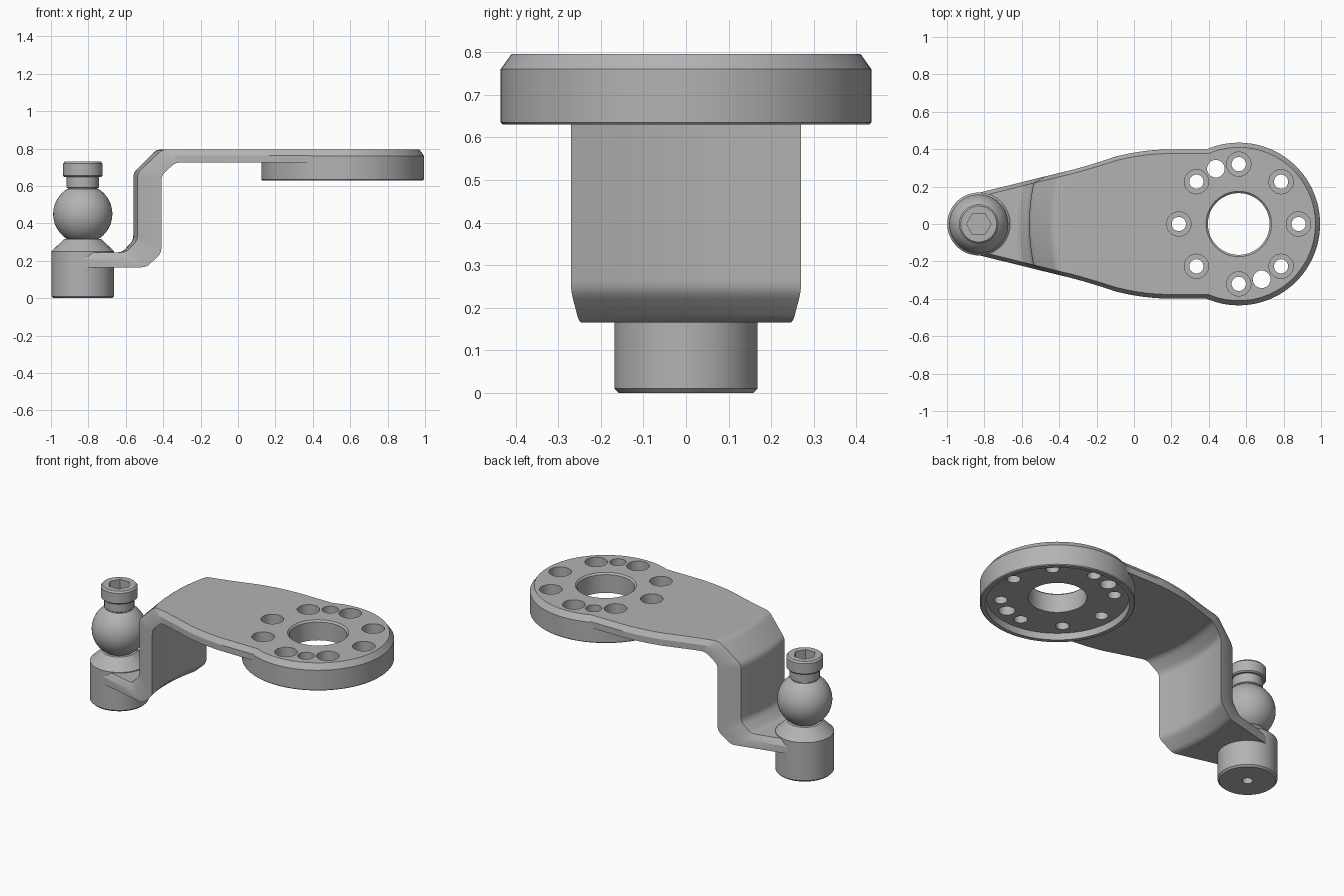
import bpy, bmesh, math
from math import sin, cos, pi
from mathutils import Vector

cube = bpy.data.objects.get("Cube")
if cube:
    bpy.data.objects.remove(cube, do_unlink=True)

grey = bpy.data.materials.new("plain grey")
grey.use_nodes = True
grey.diffuse_color = (0.45, 0.45, 0.45, 1)
grey.node_tree.nodes["Principled BSDF"].inputs["Base Color"].default_value = (0.45, 0.45, 0.45, 1)

DISC_X, BOSS_X = 0.56, -0.83


def make(name, bm):
    bmesh.ops.recalc_face_normals(bm, faces=bm.faces)
    mesh = bpy.data.meshes.new(name)
    bm.to_mesh(mesh)
    bm.free()
    mesh.materials.append(grey)
    ob = bpy.data.objects.new(name, mesh)
    bpy.context.collection.objects.link(ob)
    return ob


def loft(bm, rings):
    """Skin a list of closed rings and cap both ends."""
    rows = [[bm.verts.new(p) for p in ring] for ring in rings]
    n = len(rows[0])
    for a, b in zip(rows, rows[1:]):
        for i in range(n):
            j = (i + 1) % n
            bm.faces.new((a[i], a[j], b[j], b[i]))
    bm.faces.new(rows[0])
    bm.faces.new(rows[-1])


def turned(name, profile, x, y=0, sides=64):
    """Solid of revolution about a vertical axis from (radius, height) pairs."""
    bm = bmesh.new()
    loft(bm, [[(x + r * cos(2 * pi * k / sides), y + r * sin(2 * pi * k / sides), z)
               for k in range(sides)] for r, z in profile])
    return make(name, bm)


def boolean(ob, other, operation):
    mod = ob.modifiers.new(operation, "BOOLEAN")
    mod.object, mod.operation, mod.solver = other, operation, "EXACT"
    bpy.context.view_layer.objects.active = ob
    bpy.ops.object.modifier_apply(modifier=mod.name)
    bpy.data.objects.remove(other, do_unlink=True)


def smooth(ob):
    bpy.ops.object.select_all(action="DESELECT")
    ob.select_set(True)
    bpy.context.view_layer.objects.active = ob
    bpy.ops.object.shade_smooth_by_angle(angle=math.radians(28))


# Stepped arm: side profile with softened bends
def rounded(points, reach=0.025, steps=4):
    pts = [Vector(p) for p in points]
    out = [pts[0]]
    for a, b, c in zip(pts, pts[1:], pts[2:]):
        p, q = b + (a - b).normalized() * reach, b + (c - b).normalized() * reach
        for k in range(steps + 1):
            t = k / steps
            out.append(p * (1 - t) ** 2 + b * 2 * t * (1 - t) + q * t * t)
    last = out[-1]
    return out + [last.lerp(pts[-1], k / 16) for k in range(1, 17)]


def half_width(x):
    if x < -0.1:
        return 0.36 + 0.26 * (x + 0.1)
    t = min(x + 0.1, 0.3)
    return 0.36 + 0.26 * t - 0.26 * t * t / 0.6


def bowed(p, y):
    # the upright is an arc concentric with the disc
    fade = max(0, min(1, (-0.1 - p.x) / 0.25))
    return (p.x + fade * y * y / 2.1, y, p.y)


upper = rounded([(-0.86, 0.245), (-0.62, 0.245), (-0.56, 0.31),
                 (-0.56, 0.67), (-0.435, 0.795), (0.45, 0.795)])
lower = rounded([(-0.86, 0.165), (-0.52, 0.165), (-0.445, 0.24),
                 (-0.445, 0.655), (-0.375, 0.725), (0.45, 0.725)])
SPAN = 12
rings = []
for u, l in zip(upper, lower):
    m = u.lerp(l, 0.45)
    wu, wl, wm = half_width(u.x) - 0.022, half_width(l.x), half_width(m.x)
    across = [2 * k / SPAN - 1 for k in range(SPAN + 1)]
    rings.append([bowed(l, wl * t) for t in across] + [bowed(m, wm)]
                 + [bowed(u, -wu * t) for t in across] + [bowed(m, -wm)])
bm = bmesh.new()
loft(bm, rings)
bracket = make("bracket_arm_and_disc", bm)

# Mounting disc, hollowed underneath
disc = turned("disc", [(0.4, 0.67), (0.405, 0.63), (0.43, 0.63), (0.435, 0.635),
                       (0.435, 0.76), (0.41, 0.795)], DISC_X, sides=96)
boolean(bracket, disc, "UNION")

# Centre bore, counterbored bolt holes and two dowel holes
boolean(bracket, turned("cutter", [(0.165, 0.6), (0.165, 0.785), (0.175, 0.795), (0.175, 0.85)],
                        DISC_X), "DIFFERENCE")


def on_circle(angle):
    return DISC_X + 0.32 * cos(angle), 0.32 * sin(angle)


for k in range(8):
    x, y = on_circle(k * pi / 4)
    boolean(bracket, turned("cutter", [(0.038, 0.6), (0.038, 0.72), (0.065, 0.72), (0.065, 0.85)],
                            x, y, 32), "DIFFERENCE")
for angle in (5 * pi / 8, -3 * pi / 8):
    x, y = on_circle(angle)
    boolean(bracket, turned("cutter", [(0.047, 0.6), (0.047, 0.85)], x, y, 32), "DIFFERENCE")
smooth(bracket)

# Boss holding the ball stud, with a small blind hole below
boss = turned("stud_boss", [(0.158, 0), (0.168, 0.01), (0.168, 0.25), (0.1, 0.315)], BOSS_X)
boolean(boss, turned("cutter", [(0.03, -0.05), (0.03, 0.06)], BOSS_X, sides=24), "DIFFERENCE")
smooth(boss)

# Ball
arc = [math.radians(-62 + 120 * k / 24) for k in range(25)]
ball = turned("ball", [(0.158 * cos(a), 0.45 + 0.158 * sin(a)) for a in arc], BOSS_X)
smooth(ball)

# Screw neck and socket head
neck = turned("screw_neck", [(0.08, 0.56), (0.08, 0.588), (0.086, 0.592), (0.086, 0.66)], BOSS_X)
smooth(neck)
head = turned("screw_head", [(0.098, 0.648), (0.105, 0.655), (0.105, 0.72), (0.096, 0.73)], BOSS_X)
boolean(head, turned("cutter", [(0.065, 0.67), (0.065, 0.8)], BOSS_X, sides=6), "DIFFERENCE")
smooth(head)
